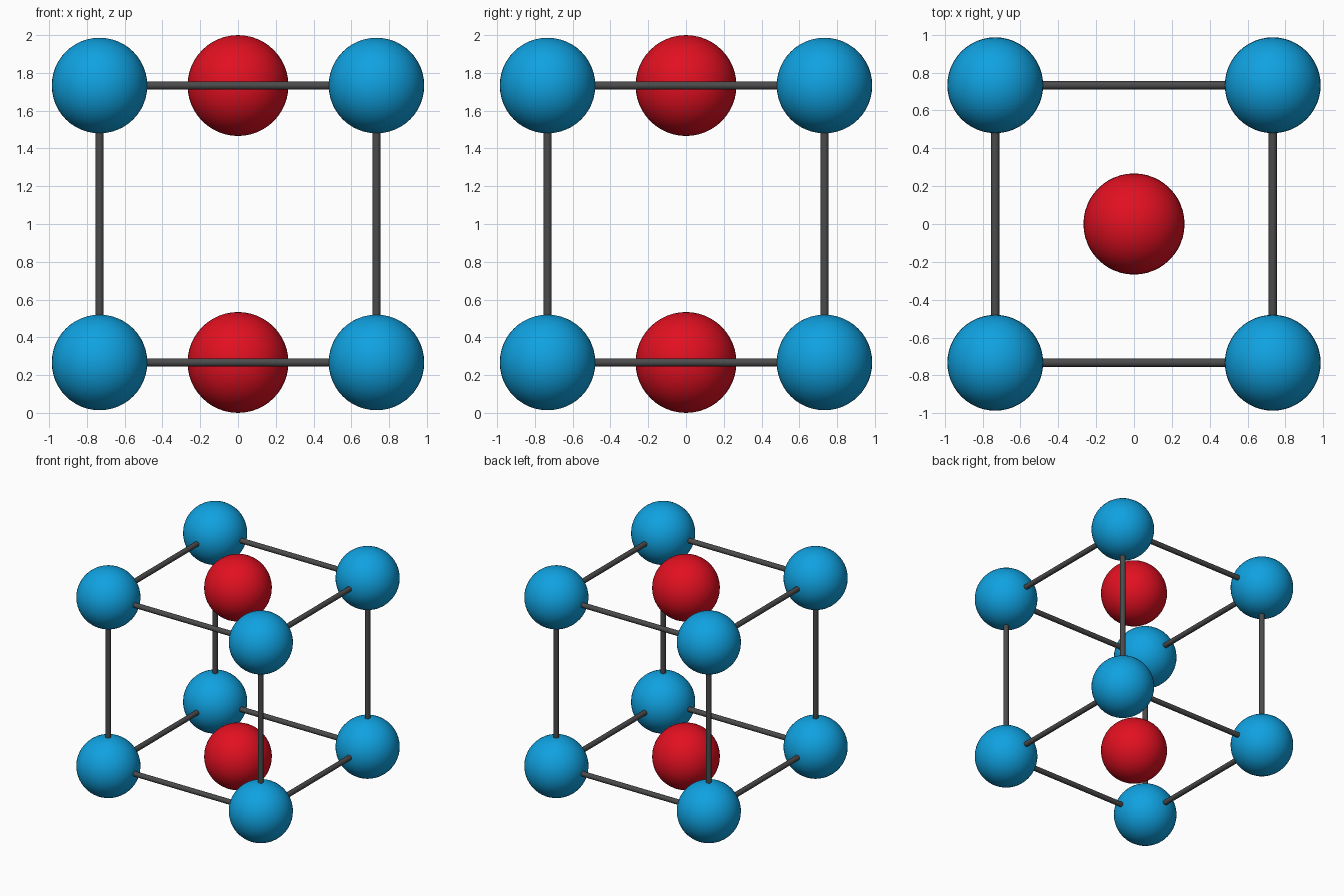
import bpy
from math import radians
from mathutils import Vector
from itertools import product

if "Cube" in bpy.data.objects:
    bpy.data.objects.remove(bpy.data.objects["Cube"])

HALF = 0.733        # half the spacing of the corner balls
CORNER_R = 0.253
FACE_R = 0.267
ROD_R = 0.022


def material(name, rgb):
    mat = bpy.data.materials.new(name)
    mat.diffuse_color = (*rgb, 1)
    mat.use_nodes = True
    mat.node_tree.nodes["Principled BSDF"].inputs["Base Color"].default_value = mat.diffuse_color
    return mat


blue = material("blue", (0.005, 0.36, 0.75))
red = material("red", (0.76, 0.005, 0.015))
dark = material("dark_grey", (0.07, 0.07, 0.07))


def finish(name, mat):
    obj = bpy.context.object
    obj.name = name
    obj.data.materials.append(mat)
    bpy.ops.object.shade_smooth_by_angle(angle=radians(40))


def ball(name, centre, radius, mat):
    bpy.ops.mesh.primitive_uv_sphere_add(segments=48, ring_count=24,
                                         radius=radius, location=centre)
    finish(name, mat)


def rod(name, a, b):
    d = b - a
    bpy.ops.mesh.primitive_cylinder_add(
        vertices=16, radius=ROD_R, depth=d.length, location=(a + b) / 2,
        rotation=d.to_track_quat('Z', 'Y').to_euler())
    finish(name, dark)


middle = Vector((0, 0, 1))

# Balls on the eight cube corners, and a rod along each of the twelve edges
for signs in product((-1, 1), repeat=3):
    corner = middle + Vector(signs) * HALF
    ball("corner_ball", corner, CORNER_R, blue)
    for axis in range(3):
        if signs[axis] < 0:
            end = corner.copy()
            end[axis] += 2 * HALF
            rod("edge_rod", corner, end)

# Balls in the centres of the bottom and top faces
for side in (-1, 1):
    ball("face_ball", middle + Vector((0, 0, side * HALF)), FACE_R, red)
